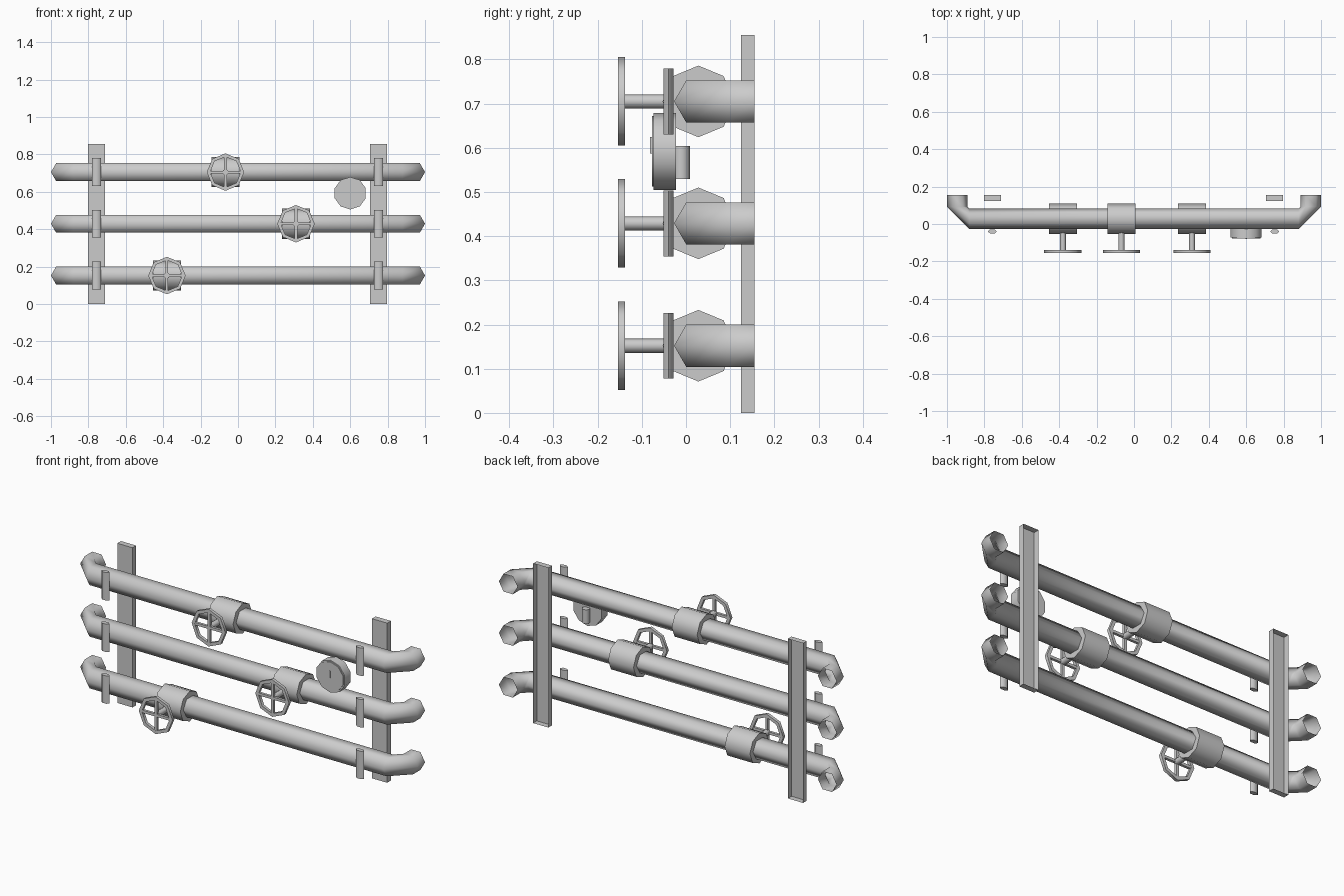
import bpy, bmesh, math
from mathutils import Matrix, Vector

if "Cube" in bpy.data.objects:
    bpy.data.objects.remove(bpy.data.objects["Cube"])

steel = bpy.data.materials.new("light grey metal")
steel.diffuse_color = (0.6, 0.6, 0.6, 1)
steel.use_nodes = True
steel.node_tree.nodes["Principled BSDF"].inputs["Base Color"].default_value = steel.diffuse_color

PIPE_Y, PIPE_R = 0.028, 0.055


def finish(name, bm, smooth=None):
    """Turn a bmesh into a named object, smooth below the given angle."""
    bmesh.ops.recalc_face_normals(bm, faces=bm.faces)
    me = bpy.data.meshes.new(name)
    bm.to_mesh(me)
    bm.free()
    me.materials.append(steel)
    ob = bpy.data.objects.new(name, me)
    bpy.context.collection.objects.link(ob)
    if smooth:
        bpy.ops.object.select_all(action='DESELECT')
        ob.select_set(True)
        bpy.context.view_layer.objects.active = ob
        bpy.ops.object.shade_smooth_by_angle(angle=math.radians(smooth))
    return ob


def cylinder(name, centre, radius, length, axis, sides, first=0.0, scale=(1, 1, 1), smooth=65):
    """Capped cylinder along an axis; 'first' turns its first corner."""
    bm = bmesh.new()
    bmesh.ops.create_cone(bm, cap_ends=True, segments=sides, radius1=radius,
                          radius2=radius, depth=length)
    turn = {'X': Matrix.Rotation(math.pi / 2, 4, 'Y'),
            'Y': Matrix.Rotation(math.pi / 2, 4, 'X'),
            'Z': Matrix.Identity(4)}[axis]
    m = (Matrix.Translation(centre) @ Matrix.Diagonal((*scale, 1)) @ turn
         @ Matrix.Rotation(first, 4, 'Z'))
    bmesh.ops.transform(bm, matrix=m, verts=bm.verts)
    return finish(name, bm, smooth)


def box(name, lo, hi, open_back=False):
    bm = bmesh.new()
    bmesh.ops.create_cube(bm, size=1)
    lo, hi = Vector(lo), Vector(hi)
    for v in bm.verts:
        v.co = Vector([lo[i] + (v.co[i] + 0.5) * (hi[i] - lo[i]) for i in range(3)])
    ob_faces = [f for f in bm.faces if f.normal.y > 0.9 or f.calc_center_median().y > hi.y - 1e-5]
    bmesh.ops.recalc_face_normals(bm, faces=bm.faces)
    if open_back:
        bmesh.ops.delete(bm, geom=ob_faces, context='FACES')
    return finish(name, bm)


def pipe(name, z):
    """Open six-sided tube whose two ends turn back to the wall."""
    # ring centre (x, y) and the outward direction of the bend
    path = [((-0.945, 0.155), (-1, 0)), ((-0.945, 0.093), (-1, 0)),
            ((-0.88, PIPE_Y), (0, -1)), ((0.88, PIPE_Y), (0, -1)),
            ((0.945, 0.093), (1, 0)), ((0.945, 0.155), (1, 0))]
    bm = bmesh.new()
    rings = []
    for (x, y), (nx, ny) in path:
        ring = []
        for k in range(6):
            a = k * math.pi / 3
            o = PIPE_R * math.cos(a)
            ring.append(bm.verts.new((x + nx * o, y + ny * o, z + PIPE_R * math.sin(a))))
        rings.append(ring)
    for r, s in zip(rings, rings[1:]):
        for k in range(6):
            j = (k + 1) % 6
            bm.faces.new((r[k], r[j], s[j], s[k]))
    finish(name, bm, 80)


def wheel(name, x, z):
    """Eight-sided hand wheel rim with four spokes."""
    y, major, minor = -0.146, 0.091, 0.009
    bm = bmesh.new()
    rings = []
    for i in range(8):
        a = i * math.pi / 4
        ring = []
        for k in range(4):
            b = k * math.pi / 2 + math.pi / 4
            r = major + minor * math.cos(b) * 1.41
            ring.append(bm.verts.new((x + r * math.cos(a), y + minor * math.sin(b) * 1.41 * 0.9,
                                      z + r * math.sin(a))))
        rings.append(ring)
    for i in range(8):
        r, s = rings[i], rings[(i + 1) % 8]
        for k in range(4):
            j = (k + 1) % 4
            bm.faces.new((r[k], r[j], s[j], s[k]))
    finish(name + "_rim", bm, 50)
    t = 0.007
    box(name + "_spoke_across", (x - major, y - t, z - t), (x + major, y + t, z + t))
    box(name + "_spoke_upright", (x - t, y - t, z - major), (x + t, y + t, z + major))


# Three pipes, each with a valve and two clamps
for label, z, x in (("lower", 0.152, -0.38), ("middle", 0.429, 0.31), ("upper", 0.705, -0.067)):
    pipe(label + "_pipe", z)
    cylinder(label + "_valve_body", (x, PIPE_Y, z), 0.081, 0.15, 'X', 8)
    cylinder(label + "_valve_stem", (x, -0.088, z), 0.016, 0.115, 'Y', 8)
    wheel(label + "_hand_wheel", x, z)
    for side, cx in (("left", -0.757), ("right", 0.752)):
        cylinder(f"{label}_{side}_clamp", (cx, -0.04, z), 0.024, 0.149, 'Z', 6,
                 math.pi / 6, (1, 0.55, 1))

# Wall posts, open at the back
for side, cx in (("left", -0.757), ("right", 0.752)):
    box(side + "_post", (cx - 0.045, 0.124, 0), (cx + 0.045, 0.155, 0.855), open_back=True)

# Pressure gauge with dial, needle and rear stem
cylinder("gauge_case", (0.6, -0.048, 0.592), 0.087, 0.05, 'Y', 10, smooth=50)
cylinder("gauge_dial", (0.6, -0.075, 0.592), 0.08, 0.005, 'Y', 10, smooth=50)
box("gauge_needle", (0.597, -0.081, 0.587), (0.603, -0.077, 0.624))
cylinder("gauge_stem", (0.6, -0.011, 0.567), 0.02, 0.075, 'Z', 8)
